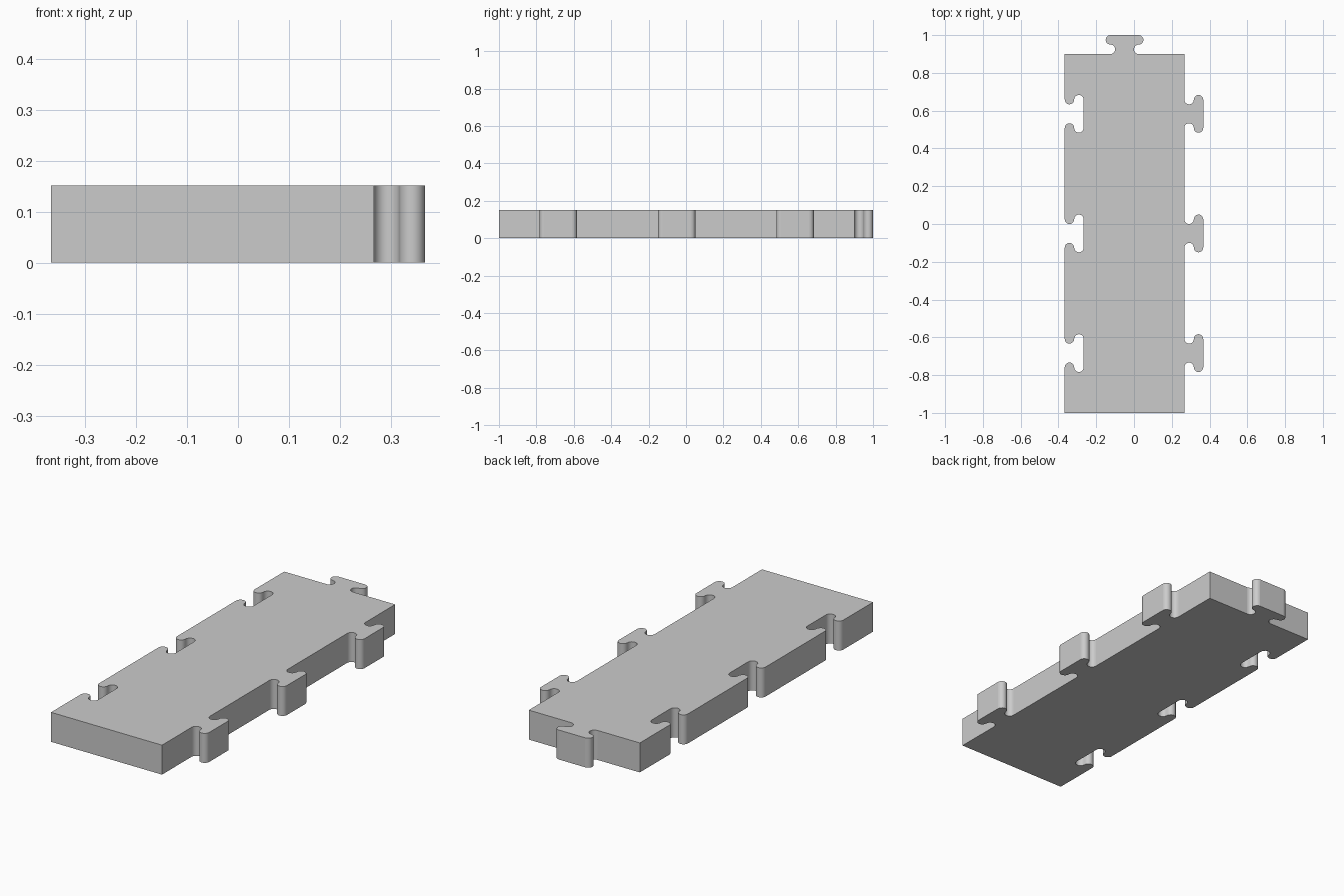
import bpy, bmesh
from math import cos, sin, pi, radians
from mathutils import Vector

cube = bpy.data.objects.get("Cube")
if cube:
    bpy.data.objects.remove(cube, do_unlink=True)

# Overall proportions: the plank is three square tiles long
TILE = 1.9 / 3
HEIGHT = 0.152
TAB = 0.1
R = TAB / 4
LEFT, RIGHT = -(TILE + TAB) / 2, (TILE - TAB) / 2
FRONT, BACK = -1.0, 0.9
STEPS = 10
X, Y = Vector((1, 0)), Vector((0, 1))


def tab_profile():
    """Hooked tab as (along, outward) points: an S curve and its mirror image."""
    angles = [radians(-90) + pi * i / STEPS for i in range(STEPS + 1)]
    neck = [(-3 * R + R * cos(a), R + R * sin(a)) for a in angles]
    hook = [(-3 * R - R * cos(a), 3 * R + R * sin(a)) for a in angles]
    half = neck + hook[1:]
    return half + [(-u, v) for u, v in reversed(half)]


def place(centre, along, out):
    return [Vector(centre) + along * u + out * v for u, v in tab_profile()]


# Outline, anticlockwise: tabs on the right and back, matching slots on the left
rows = [FRONT + TILE * (i + 0.5) for i in range(3)]
outline = [Vector((LEFT, FRONT)), Vector((RIGHT, FRONT))]
for y in rows:
    outline += place((RIGHT, y), Y, X)
outline.append(Vector((RIGHT, BACK)))
outline += place(((LEFT + RIGHT) / 2, BACK), -X, Y)
outline.append(Vector((LEFT, BACK)))
for y in reversed(rows):
    outline += place((LEFT, y), -Y, X)

# Extrude the outline into the plank
bm = bmesh.new()
base = bm.faces.new([bm.verts.new((p.x, p.y, 0)) for p in outline])
extruded = bmesh.ops.extrude_face_region(bm, geom=[base], use_keep_orig=True)
top = [v for v in extruded["geom"] if isinstance(v, bmesh.types.BMVert)]
bmesh.ops.translate(bm, verts=top, vec=(0, 0, HEIGHT))
bmesh.ops.recalc_face_normals(bm, faces=bm.faces)

# Smooth only the narrow strips that form the rounded hooks
for f in bm.faces:
    f.smooth = f.calc_area() < R * HEIGHT / 2

mesh = bpy.data.meshes.new("interlocking_plank")
bm.to_mesh(mesh)
bm.free()
plank = bpy.data.objects.new("interlocking_plank", mesh)
bpy.context.collection.objects.link(plank)

# Plain grey
grey = bpy.data.materials.new("light_grey")
grey.use_nodes = True
colour = (0.6, 0.6, 0.6, 1)
grey.diffuse_color = colour
grey.node_tree.nodes["Principled BSDF"].inputs["Base Color"].default_value = colour
mesh.materials.append(grey)
